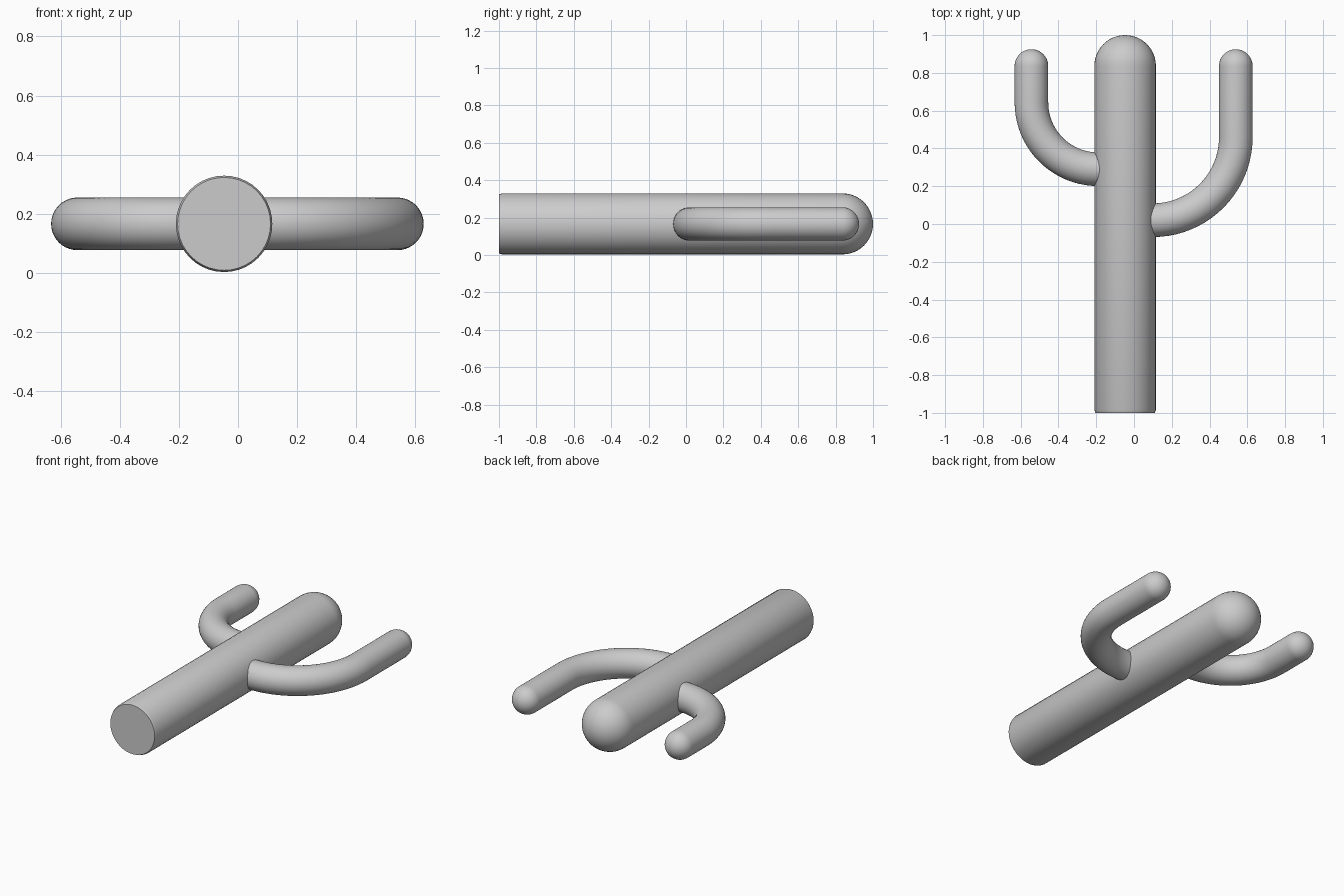
import bpy, bmesh, math
from mathutils import Vector

if "Cube" in bpy.data.objects:
    bpy.data.objects.remove(bpy.data.objects["Cube"])

Z = 0.166      # height of the shared centre plane
SIDES = 40


def sweep(name, path, radii):
    """Skin circular rings along a flat path; zero radius closes to a point."""
    bm = bmesh.new()
    pts = [Vector((x, y, Z)) for x, y in path]
    rings = []
    for i, (p, r) in enumerate(zip(pts, radii)):
        if r < 1e-5:
            rings.append([bm.verts.new(p)])
            continue
        t = (pts[min(i + 1, len(pts) - 1)] - pts[max(i - 1, 0)]).normalized()
        side, up = Vector((t.y, -t.x, 0)), Vector((0, 0, 1))
        rings.append([bm.verts.new(p + r * (math.cos(a) * side + math.sin(a) * up))
                      for a in (2 * math.pi * k / SIDES for k in range(SIDES))])
    for a, b in zip(rings, rings[1:]):
        for k in range(SIDES):
            n = (k + 1) % SIDES
            if len(b) == 1:
                bm.faces.new((a[k], a[n], b[0]))
            else:
                bm.faces.new((a[k], a[n], b[n], b[k]))
    bm.faces.new(rings[0])
    bmesh.ops.recalc_face_normals(bm, faces=bm.faces)
    mesh = bpy.data.meshes.new(name)
    bm.to_mesh(mesh)
    bm.free()
    ob = bpy.data.objects.new(name, mesh)
    bpy.context.collection.objects.link(ob)
    bpy.context.view_layer.objects.active = ob
    ob.select_set(True)
    bpy.ops.object.shade_smooth_by_angle(angle=math.radians(35))
    ob.select_set(False)


def dome(x, y_tip, r, steps=12):
    """Path points and radii of a hemispherical tip facing +y."""
    ang = [math.pi / 2 * i / steps for i in range(steps + 1)]
    return ([(x, y_tip - r + r * math.sin(a)) for a in ang],
            [r * math.cos(a) for a in ang])


def arm(name, sign, x_root, x_top, y_root, y_tip, r, steps=20):
    """Arm leaving the trunk sideways, then bending up to a round tip."""
    bend = abs(x_top - x_root)
    path = [(x_root - sign * 0.04, y_root)]
    for i in range(steps + 1):
        a = math.pi / 2 * i / steps
        path.append((x_root + sign * bend * math.sin(a),
                     y_root + bend * (1 - math.cos(a))))
    tip, tip_r = dome(x_top, y_tip, r)
    sweep(name, path + tip, [r] * len(path) + tip_r)


# Trunk: lying cylinder with a flat, slightly eased base and a domed top
R, TX = 0.163, -0.047
tip, tip_r = dome(TX, 1.0, R)
sweep("trunk", [(TX, -1.0), (TX, -0.985)] + tip, [R - 0.006, R] + tip_r)

# Arms
arm("left_arm", -1, -0.19, -0.543, 0.29, 0.925, 0.089)
arm("right_arm", 1, 0.10, 0.539, 0.02, 0.925, 0.089)
